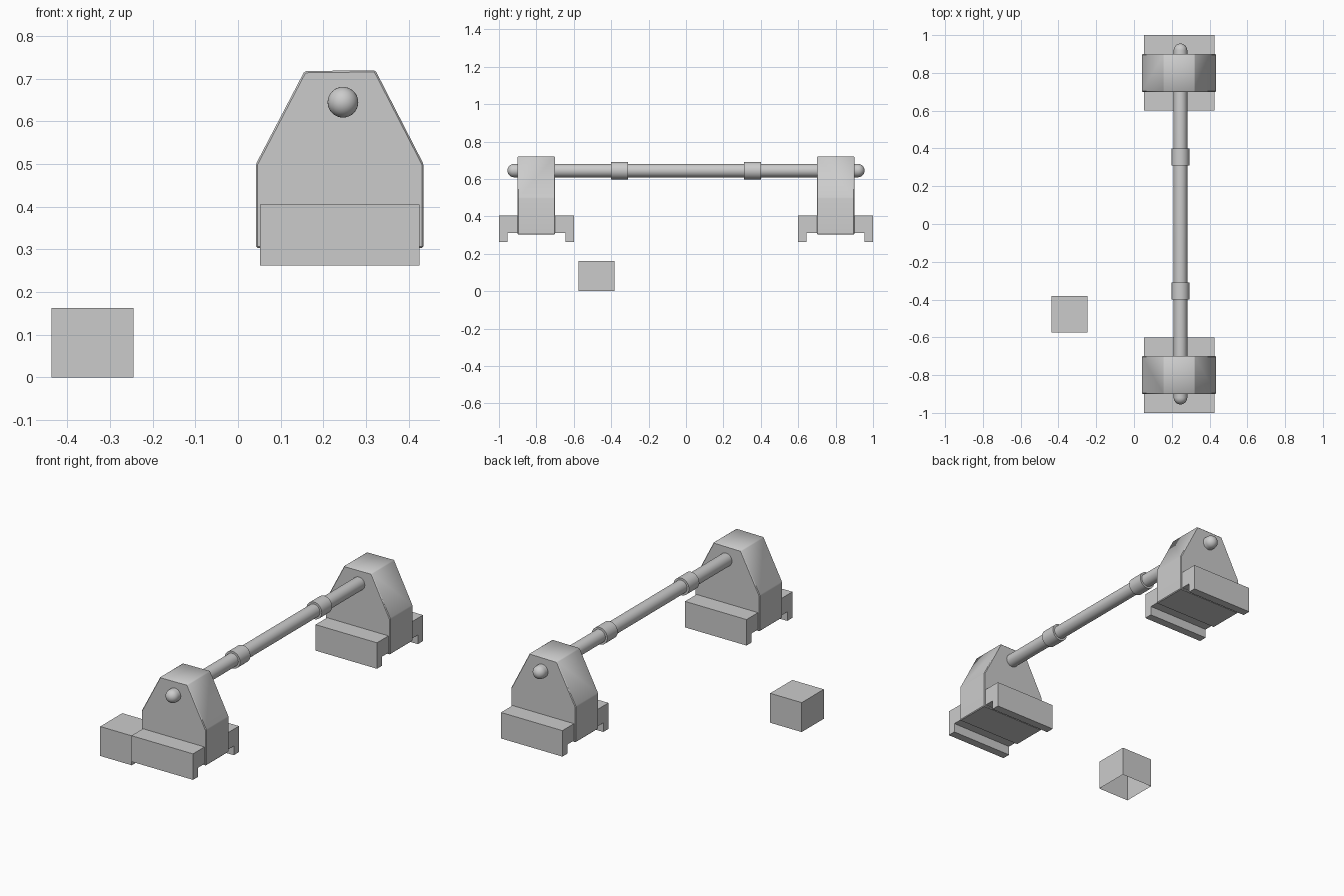
import bpy, bmesh, math
from mathutils import Matrix

if "Cube" in bpy.data.objects:
    bpy.data.objects.remove(bpy.data.objects["Cube"])

BAR_X, BAR_Z = 0.246, 0.645


def make_object(name, bm, smooth=False):
    bmesh.ops.recalc_face_normals(bm, faces=bm.faces[:])
    mesh = bpy.data.meshes.new(name)
    bm.to_mesh(mesh)
    bm.free()
    ob = bpy.data.objects.new(name, mesh)
    bpy.context.collection.objects.link(ob)
    if smooth:
        bpy.ops.object.select_all(action='DESELECT')
        ob.select_set(True)
        bpy.context.view_layer.objects.active = ob
        bpy.ops.object.shade_smooth_by_angle(angle=math.radians(35))
    return ob


def extrude_profile(name, points, vec, smooth=False, bevel=0):
    bm = bmesh.new()
    face = bm.faces.new([bm.verts.new(p) for p in points])
    geom = bmesh.ops.extrude_face_region(bm, geom=[face], use_keep_orig=True)['geom']
    bmesh.ops.translate(bm, vec=vec, verts=[g for g in geom if isinstance(g, bmesh.types.BMVert)])
    if bevel:
        bmesh.ops.bevel(bm, geom=bm.edges[:], offset=bevel, segments=1, affect='EDGES')
    return make_object(name, bm, smooth)


def lathe_y(name, profile, steps=32):
    # profile is (radius, y), spun around the bar axis
    bm = bmesh.new()
    verts = [bm.verts.new((BAR_X + r, y, BAR_Z)) for r, y in profile]
    edges = [bm.edges.new(pair) for pair in zip(verts, verts[1:])]
    bmesh.ops.spin(bm, geom=verts + edges, cent=(BAR_X, 0, BAR_Z), axis=(0, 1, 0),
                   angle=2 * math.pi, steps=steps)
    bmesh.ops.remove_doubles(bm, verts=bm.verts[:], dist=1e-5)
    return make_object(name, bm, True)


block = [(0.042, 0.303), (0.042, 0.50), (0.156, 0.718),
         (0.322, 0.72), (0.435, 0.50), (0.435, 0.303)]
flange = [(0.90, 0.405), (1.0, 0.405), (1.0, 0.262),
          (0.955, 0.262), (0.955, 0.312), (0.90, 0.312)]

for side, s in (("front", -1), ("back", 1)):
    # tapered support block
    extrude_profile(side + "_block", [(x, s * 0.7, z) for x, z in block],
                    (0, s * 0.2, 0), True, 0.004)
    # hooked flanges on both faces of the block
    for part, mirror in (("outer", False), ("inner", True)):
        pts = [(0.052, s * (1.6 - y if mirror else y), z) for y, z in flange]
        extrude_profile(f"{side}_{part}_flange", pts, (0.374, 0, 0))
    # collar on the bar
    lathe_y(side + "_collar", [(0.034, s * 0.31), (0.047, s * 0.31),
                               (0.047, s * 0.40), (0.034, s * 0.40)])

# round-ended bar
r = 0.036
cap = [(r * math.sin(a), 0.919 + r * math.cos(a))
       for a in [i * math.pi / 16 for i in range(9)]]
lathe_y("bar", cap + [(x, -y) for x, y in reversed(cap)])

# loose box, open at the bottom
bm = bmesh.new()
bmesh.ops.create_cube(bm, size=1, matrix=Matrix.Translation((-0.341, -0.478, 0.081))
                      @ Matrix.Diagonal((0.192, 0.192, 0.162, 1)))
bm.normal_update()
bmesh.ops.delete(bm, geom=[f for f in bm.faces if f.normal.z < -0.5], context='FACES')
make_object("box", bm)
